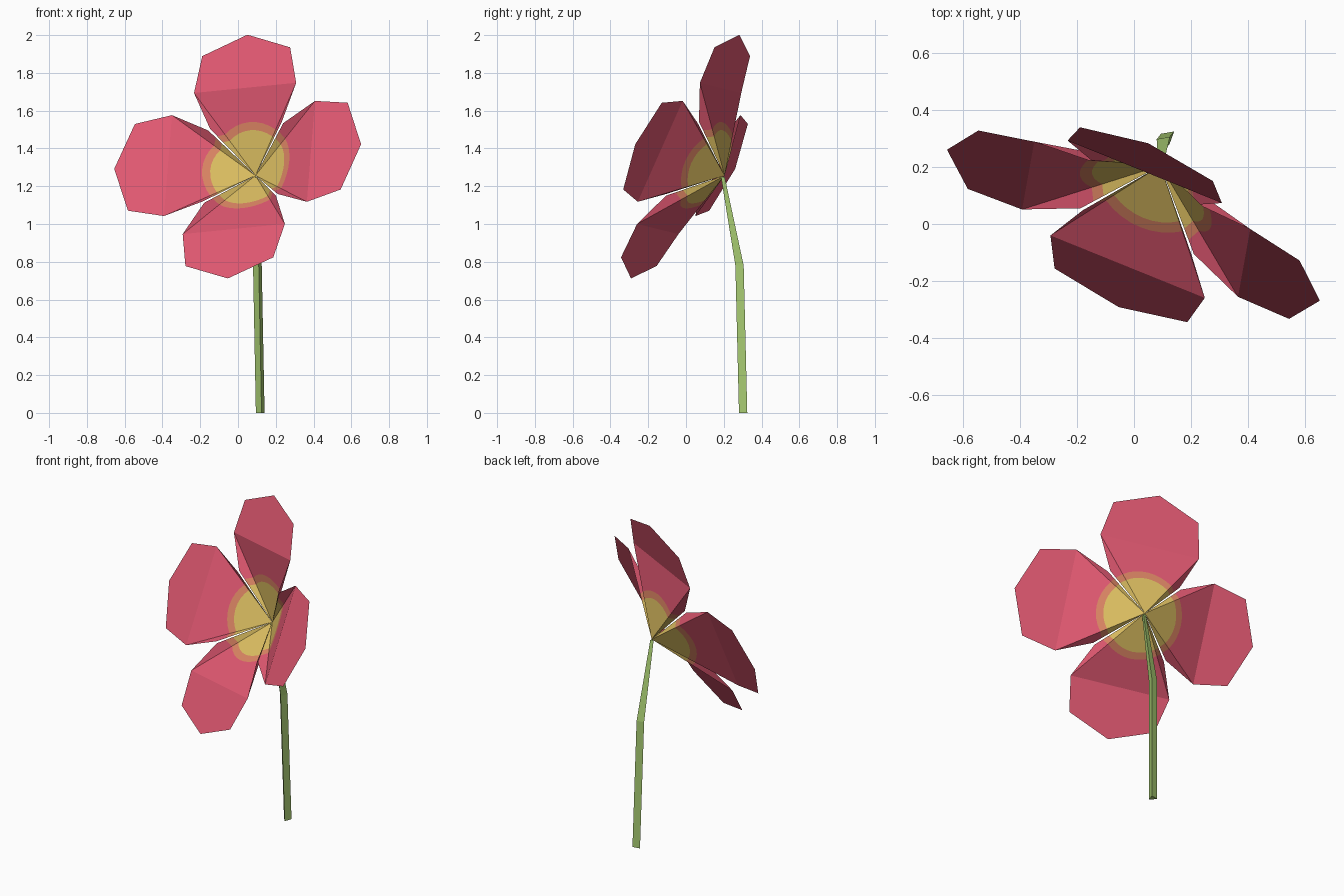
import bpy, math
from mathutils import Vector, Matrix

if "Cube" in bpy.data.objects:
    bpy.data.objects.remove(bpy.data.objects["Cube"])


def material(name, r, g, b):
    m = bpy.data.materials.new(name)
    lin = [((c / 255 + 0.055) / 1.055) ** 2.4 for c in (r, g, b)]
    m.diffuse_color = (*lin, 1)
    m.use_nodes = True
    m.node_tree.nodes["Principled BSDF"].inputs["Base Color"].default_value = m.diffuse_color
    return m


PINK = material("petal pink", 224, 88, 113)
YELLOW = material("centre yellow", 222, 192, 98)
ORANGE = material("ring orange", 220, 133, 100)
GREEN = material("stem green", 168, 204, 114)


def make_object(name, verts, faces, mats, indices=None):
    me = bpy.data.meshes.new(name)
    me.from_pydata(verts, [], faces)
    for m in mats:
        me.materials.append(m)
    if indices:
        me.polygons.foreach_set("material_index", indices)
    me.update()
    ob = bpy.data.objects.new(name, me)
    bpy.context.collection.objects.link(ob)
    return ob


# Flower frame: local x right, y up, z out of the bloom
n = Vector((-0.377, -0.833, 0.401)).normalized()
u = Vector((0.073, 0.405, 0.911))
u = (u - n * u.dot(n)).normalized()
v = u.cross(n)
frame = Matrix((v, u, n)).transposed()
CENTRE = Vector((0, 0, 1.355))

# Petal key points: side of the cross fold, and base corner next to the gap
DEPTH = -0.245
SX, SY, SZ = 0.293, 0.41, -0.02
CX, CY, CZ = 0.206, 0.215, -0.07
t_side, t_corner = math.atan2(SX, SY), math.atan2(CX, CY)
det = SY * CX - SX * CY
A = ((SZ - DEPTH) * CX - SX * (CZ - DEPTH)) / det
B = (SY * (CZ - DEPTH) - CY * (SZ - DEPTH)) / det


def on_base(t, r):
    """Point on the folded base of a petal at angle t and radius r."""
    x, y = r * math.sin(t), r * math.cos(t)
    if abs(t) <= t_side + 1e-6:
        z = DEPTH + (SZ - DEPTH) * y / SY
    else:
        z = DEPTH + A * y + B * abs(x)
    return Vector((x, y, z))


def petal(name, turn):
    half = [t_side * k / 4 for k in range(1, 5)] + [t_corner]
    angles = half[::-1] + [0] + [-t for t in half]
    count = len(angles)
    edge = [math.hypot(CX, CY) if abs(t) > t_side + 1e-6 else SY / math.cos(t)
            for t in angles]
    pts = [Vector((0, 0, DEPTH))]
    for radii in ([0.212] * count, [0.25] * count, edge):
        pts += [on_base(t, r) for t, r in zip(angles, radii)]
    faces, idx = [], []
    # yellow centre, orange ring, pink base
    for k in range(count - 1):
        faces.append((0, 1 + k, 2 + k))
        idx.append(1)
        for row, mat in ((0, 2), (1, 0)):
            a = 1 + row * count + k
            faces.append((a, a + count, a + count + 1, a + 1))
            idx.append(mat)
    # outer blade
    last = len(pts)
    pts += [Vector(p) for p in ((-0.252, 0.61, 0.003), (0, 0.708, 0.005), (0.252, 0.61, 0.003))]
    start = 1 + 2 * count
    fold = list(range(start + 1, start + count - 1))
    faces.append(tuple([last + 2, last + 1, last] + fold[::-1]))
    idx.append(0)
    rot = Matrix.Rotation(turn, 3, 'Z')
    verts = [CENTRE + frame @ (rot @ p) for p in pts]
    make_object(name, verts, faces, [PINK, YELLOW, ORANGE], idx)


for k, side in enumerate(("top", "left", "bottom", "right")):
    petal(side + "_petal", k * math.pi / 2)

# Three-sided bent stem
levels = [((0.12, 0.307, 0), 0.027), ((0.105, 0.288, 0.78), 0.027), ((0.093, 0.197, 1.25), 0.012)]
verts, faces = [], []
for (x, y, z), r in levels:
    for deg in (-80, 40, 160):
        a = math.radians(deg)
        verts.append((x + r * math.cos(a), y + r * math.sin(a), z))
for row in range(2):
    for k in range(3):
        a, b = row * 3 + k, row * 3 + (k + 1) % 3
        faces.append((a, b, b + 3, a + 3))
faces += [(2, 1, 0), (6, 7, 8)]
make_object("stem", verts, faces, [GREEN])
